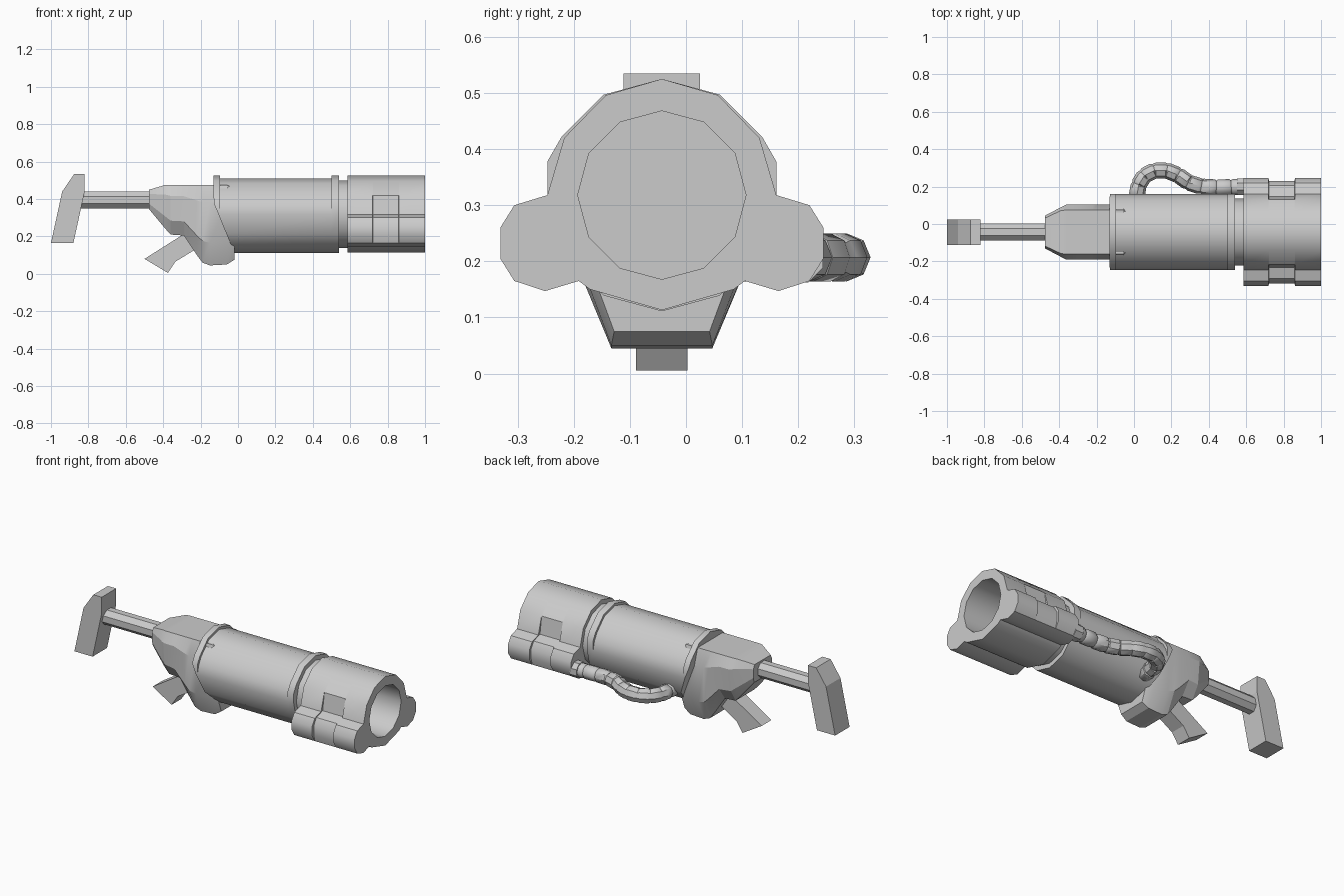
import bpy, bmesh, math
from mathutils import Vector

CY, CZ = -0.043, 0.318      # main axis of the barrel

cube = bpy.data.objects.get("Cube")
if cube:
    bpy.data.objects.remove(cube, do_unlink=True)

GREY = (0.6, 0.6, 0.6, 1)
metal = bpy.data.materials.new("plain grey")
metal.use_nodes = True
metal.diffuse_color = GREY
metal.node_tree.nodes["Principled BSDF"].inputs["Base Color"].default_value = GREY


def activate(ob):
    bpy.ops.object.select_all(action='DESELECT')
    ob.select_set(True)
    bpy.context.view_layer.objects.active = ob


def finish(name, bm, angle):
    """Turn a bmesh into a named, shaded object."""
    bmesh.ops.remove_doubles(bm, verts=bm.verts, dist=0.0002)
    bmesh.ops.recalc_face_normals(bm, faces=bm.faces)
    me = bpy.data.meshes.new(name)
    bm.to_mesh(me)
    bm.free()
    me.materials.append(metal)
    ob = bpy.data.objects.new(name, me)
    bpy.context.collection.objects.link(ob)
    if angle:
        activate(ob)
        bpy.ops.object.shade_smooth_by_angle(angle=math.radians(angle))
    return ob


def loft(name, sections, angle=35):
    """Skin closed sections that all have the same number of points."""
    bm = bmesh.new()
    rings = [[bm.verts.new(p) for p in s] for s in sections]
    n = len(rings[0])
    for a, b in zip(rings, rings[1:]):
        for i in range(n):
            j = (i + 1) % n
            bm.faces.new((a[i], a[j], b[j], b[i]))
    bm.faces.new(rings[0])
    bm.faces.new(rings[-1])
    return finish(name, bm, angle)


def mirrored(half):
    """Close a half outline that starts and ends on the centre line."""
    return half + [(-y, z) for y, z in reversed(half[1:-1])]


def circle(r, n, turn=0.0):
    return [(r * math.sin(2 * math.pi * (i + turn) / n),
             r * math.cos(2 * math.pi * (i + turn) / n)) for i in range(n)]


def at(x, outline, cz=CZ):
    return [(x, CY + y, cz + z) for y, z in outline]


def tube(name, x0, x1, r, n=12, turn=0.0, cz=CZ):
    return loft(name, [at(x, circle(r, n, turn), cz) for x in (x0, x1)])


def slab(name, profile, half_width):
    """Extrude a side profile (x, z) across the width."""
    return loft(name, [[(x, CY + s * half_width, z) for x, z in profile]
                       for s in (-1, 1)], 0)


# Shoulder stock and its rod
slab("shoulder_stock", [(-1, .165), (-.88, .165), (-.82, .44), (-.82, .535),
                        (-.875, .535), (-.94, .44)], .068)
tube("stock_rod", -.86, -.44, .049, 8, .5, .395)

# Receiver: x, top, bottom, half widths at top, shoulder, belly and underside
stations = [
    (-.475, .45, .345, .075, .088, .088, .08),
    (-.39, .475, .243, .115, .133, .125, .09),
    (-.36, .475, .21, .118, .148, .135, .09),
    (-.29, .475, .205, .118, .148, .145, .09),
    (-.22, .475, .1, .118, .148, .145, .09),
    (-.19, .475, .06, .118, .148, .145, .09),
    (-.15, .475, .045, .118, .148, .14, .09),
    (-.06, .475, .05, .118, .148, .135, .09),
    (-.02, .46, .075, .1, .14, .125, .085)]
sections = []
for x, top, low, wt, ws, wb, wu in stations:
    h = top - low
    half = [(0, top), (wt, top), (ws, top - .22 * h),
            (wb, low + .28 * h), (wu, low), (0, low)]
    sections.append(at(x, mirrored(half), 0))
loft("receiver", sections, 20)

# Grip under the receiver
slab("grip", [(-.5, .08), (-.375, .005), (-.335, .065), (-.22, .135),
              (-.24, .25), (-.31, .2)], .046)

# Barrel body: upper panel sunk between end collars and side rails, slanted rear
body = mirrored([(0, .207), (.1035, .179), (.179, .1035), (.204, .06),
                 (.204, 0), (.179, -.1035), (.1035, -.179), (0, -.207)])
panel = [(y * .93, z * .93) if z > .05 else (y, z) for y, z in body]
sections = []
for x, outline in ((-.13, body), (-.095, body), (-.095, panel),
                   (.5, panel), (.5, body), (.54, body)):
    sections.append([(max(x, -.13 + .41 * (.38 - pz)), py, pz)
                     for _, py, pz in at(x, outline)])
loft("barrel_body", sections)
tube("barrel_neck", .5, .62, .18)

# Muzzle block with two side lobes and a recess across each lobe
block = mirrored([(0, .207), (.1, .178), (.174, .102), (.204, 0), (.263, -.018),
                  (.288, -.058), (.288, -.113), (.263, -.153), (.208, -.171),
                  (.148, -.153), (.128, -.168), (0, -.205)])
recess = []
for y, z in block:
    inside = -.115 < z < .08 and abs(y) > .15
    recess.append((y - math.copysign(.014, y), z) if inside else (y, z))
muzzle = loft("muzzle_block", [at(x, outline) for x, outline in (
    (.585, block), (.72, block), (.721, recess),
    (.859, recess), (.86, block), (1, block))])

# Bore cut into the muzzle
cutter = tube("bore_cutter", .63, 1.1, .15)
cutter.hide_render = True
cut = muzzle.modifiers.new("bore", 'BOOLEAN')
cut.operation, cut.object, cut.solver = 'DIFFERENCE', cutter, 'EXACT'
activate(muzzle)
bpy.ops.object.modifier_apply(modifier=cut.name)
bpy.data.objects.remove(cutter, do_unlink=True)
bpy.ops.object.shade_smooth_by_angle(angle=math.radians(35))

# Segmented hose on the left side
path = [Vector((x, y, .207)) for x, y in (
    (.6, .2), (.52, .197), (.44, .195), (.36, .2), (.29, .222), (.235, .262),
    (.175, .286), (.11, .286), (.055, .258), (.025, .21), (.015, .15), (.015, .09))]
knots = []
for p, q in zip(path, path[1:]):
    knots += [(p, .86), (p.lerp(q, .12), 1), (p.lerp(q, .88), 1)]
knots.append((path[-1], .86))
curve = bpy.data.curves.new("hose", 'CURVE')
curve.dimensions = '3D'
curve.bevel_depth, curve.bevel_resolution = .043, 2
curve.use_fill_caps = True
spline = curve.splines.new('POLY')
spline.points.add(len(knots) - 1)
for point, (co, r) in zip(spline.points, knots):
    point.co = (*co, 1)
    point.radius = r
curve.materials.append(metal)
hose = bpy.data.objects.new("hose", curve)
bpy.context.collection.objects.link(hose)
activate(hose)
bpy.ops.object.convert(target='MESH')
bpy.ops.object.shade_smooth_by_angle(angle=math.radians(40))

# Flange where the hose meets the muzzle
loft("hose_flange", [[(x, .2 + y, .207 + z) for y, z in circle(.048, 8, .5)]
                     for x in (.55, .6)])
